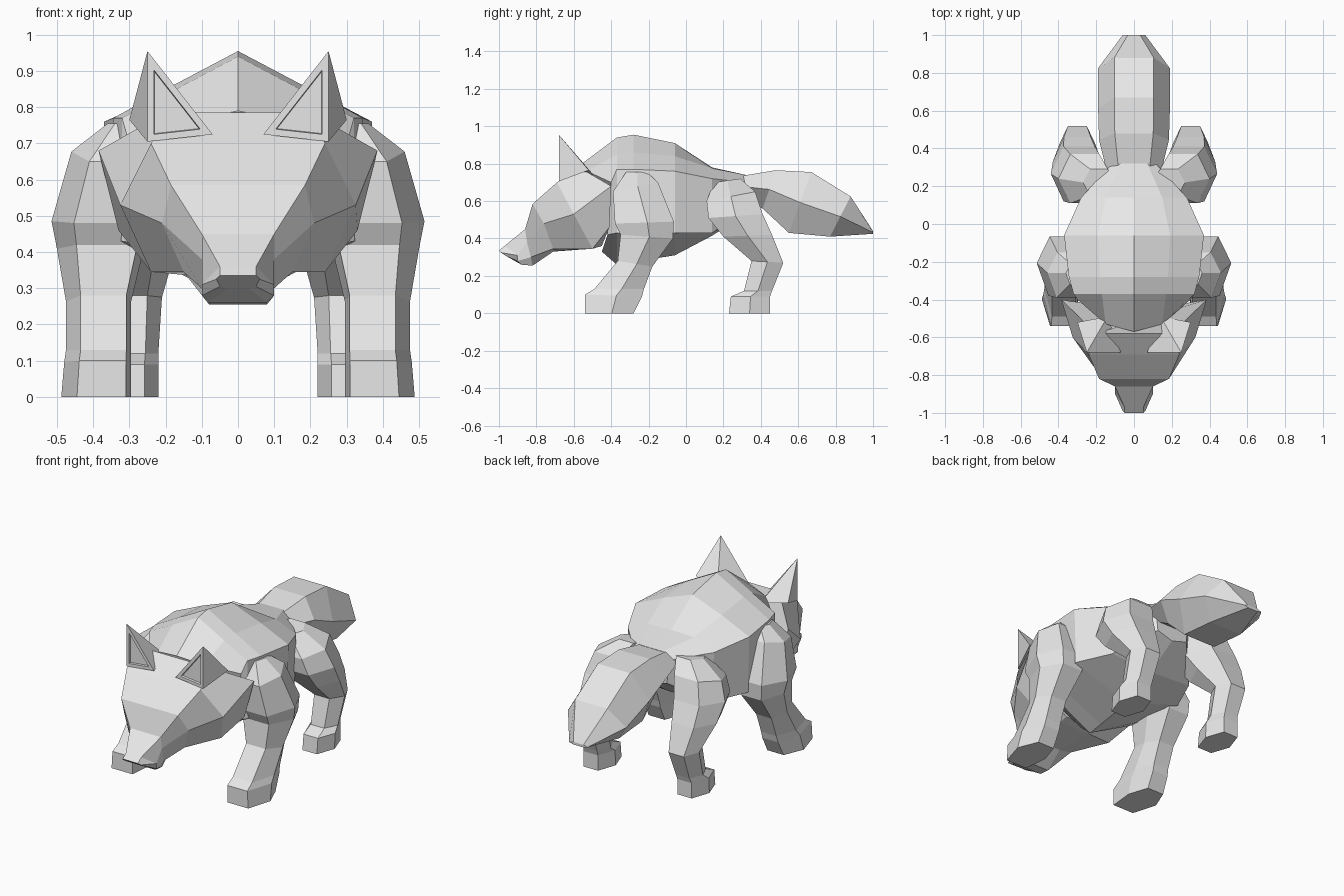
import bpy, bmesh
from mathutils import Vector

cube = bpy.data.objects.get("Cube")
if cube:
    bpy.data.objects.remove(cube)

fur = bpy.data.materials.new("light_grey_fur")
fur.use_nodes = True
fur.diffuse_color = (0.8, 0.8, 0.8, 1)
fur.node_tree.nodes["Principled BSDF"].inputs["Base Color"].default_value = (0.8, 0.8, 0.8, 1)


def finish(name, bm):
    bmesh.ops.recalc_face_normals(bm, faces=bm.faces)
    mesh = bpy.data.meshes.new(name)
    bm.to_mesh(mesh)
    bm.free()
    mesh.materials.append(fur)
    obj = bpy.data.objects.new(name, mesh)
    bpy.context.collection.objects.link(obj)


def loft(name, rings):
    """Skin a list of closed rings and cap both ends."""
    bm = bmesh.new()
    loops = [[bm.verts.new(p) for p in ring] for ring in rings]
    for a, b in zip(loops, loops[1:]):
        for i in range(len(a)):
            j = (i + 1) % len(a)
            bm.faces.new((a[i], a[j], b[j], b[i]))
    bm.faces.new(loops[0])
    bm.faces.new(loops[-1])
    finish(name, bm)


def symmetric(half):
    """Complete a half section, given from top to bottom, across x = 0."""
    return half + [(-x, y, z) for x, y, z in reversed(half) if x > 0]


def slanted(profile, front, back, x_in, x_out):
    """Fit a unit profile between front and back (y, z) points and x_in, x_out."""
    f, b = Vector((0, *front)), Vector((0, *back))
    mid = (f + b) / 2 + Vector(((x_in + x_out) / 2, 0, 0))
    return [mid + (f - b) / 2 * v + Vector(((x_out - x_in) / 2 * u, 0, 0)) for u, v in profile]


def section(y, top, upper, shoulder, lower, bottom):
    """Upright body slice: ridge, back, shoulder, flank and belly."""
    return symmetric([(0, y, top), (upper[0], y, upper[1]), (shoulder[0], y, shoulder[1]),
                      (lower[0], y, lower[1]), (0, y, bottom)])


# Body: neck collar followed by upright slices to the rump
neck = symmetric([(0, -.57, .79), (.15, -.53, .76), (.3, -.4, .7), (.25, -.42, .42), (0, -.45, .33)])
loft("body", [
    neck,
    section(-.37, .94, (.17, .85), (.32, .77), (.32, .43), .26),
    section(-.28, .955, (.18, .86), (.345, .77), (.34, .43), .275),
    section(-.06, .91, (.19, .84), (.37, .76), (.36, .43), .31),
    section(.14, .78, (.15, .775), (.28, .72), (.27, .43), .415),
    section(.32, .74, (.07, .74), (.115, .7), (.1, .56), .53),
])

# Head: brow, cheek, jaw and chin corners from nose to nape
loft("head", [symmetric(half) for half in (
    [(.05, -1, .335), (.06, -.99, .325), (.05, -.96, .305), (.03, -.95, .3)],
    [(.05, -.97, .36), (.1, -.9, .31), (.1, -.9, .28), (.08, -.88, .26)],
    [(.1, -.86, .45), (.1, -.85, .38), (.1, -.83, .3), (.08, -.82, .255)],
    [(.185, -.82, .585), (.21, -.76, .48), (.15, -.71, .345), (.07, -.71, .33)],
    [(.24, -.69, .7), (.325, -.6, .53), (.24, -.5, .345), (.1, -.5, .35)],
    [(.2, -.58, .785), (.385, -.4, .68), (.33, -.41, .46), (.1, -.45, .36)],
)])

# Tail: six-sided brush, top and bottom points of each ring
HEXAGON = [(-.55, 1), (.55, 1), (1, 0), (.55, -1), (-.55, -1), (-1, 0)]
loft("tail", [slanted(HEXAGON, top, low, -w, w) for top, low, w in (
    ((.24, .725), (.28, .64), .14),
    ((.48, .765), (.41, .56), .185),
    ((.67, .755), (.55, .43), .19),
    ((.88, .625), (.77, .41), .19),
    ((1, .44), (1, .425), .06),
)])

# Legs: front point, back point, inner x and outer x of each ring
FORELEG_PROFILE = [(-.85, 1), (.55, 1), (1, -.1), (.5, -1), (-.6, -1), (-1, -.1)]
FRONT_LEG = (
    ((-.32, .755), (-.21, .755), .27, .36),
    ((-.39, .65), (-.15, .7), .24, .46),
    ((-.38, .48), (-.065, .49), .24, .515),
    ((-.35, .42), (-.07, .4), .26, .5),
    ((-.365, .28), (-.18, .25), .295, .475),
    ((-.49, .13), (-.225, .13), .295, .475),
    ((-.54, .1), (-.235, .09), .295, .48),
    ((-.54, 0), (-.28, 0), .295, .488),
)
HIND_LEG = (
    ((.15, .7), (.29, .72), .1, .27),
    ((.11, .6), (.37, .65), .12, .4),
    ((.12, .51), (.41, .53), .14, .44),
    ((.2, .41), (.46, .42), .17, .43),
    ((.35, .28), (.52, .27), .21, .39),
    ((.31, .12), (.46, .12), .22, .38),
    ((.24, .09), (.45, .09), .22, .39),
    ((.23, 0), (.45, 0), .22, .39),
)


def ear(name, side):
    """Pointed ear with a recessed triangle on its front face."""
    bm = bmesh.new()
    tip, inner, outer, rear_out, rear_in = [bm.verts.new((side * x, y, z)) for x, y, z in (
        (.25, -.68, .955), (.07, -.68, .725), (.25, -.68, .705), (.3, -.52, .765), (.14, -.49, .735))]
    front = bm.faces.new((tip, inner, outer))
    for a, b in ((outer, rear_out), (rear_out, rear_in), (rear_in, inner)):
        bm.faces.new((tip, a, b))
    bm.faces.new((inner, rear_in, rear_out, outer))
    bmesh.ops.recalc_face_normals(bm, faces=bm.faces)
    bmesh.ops.inset_individual(bm, faces=[front], thickness=.018, use_even_offset=True)
    bmesh.ops.inset_individual(bm, faces=[front], thickness=.002, depth=-.012, use_even_offset=True)
    finish(name, bm)


for label, side in (("left", 1), ("right", -1)):
    for part, profile, rings in (("front_leg", FORELEG_PROFILE, FRONT_LEG),
                                 ("hind_leg", HEXAGON, HIND_LEG)):
        loft(f"{label}_{part}",
             [slanted(profile, f, b, side * i, side * o) for f, b, i, o in rings])
    ear(f"{label}_ear", side)
